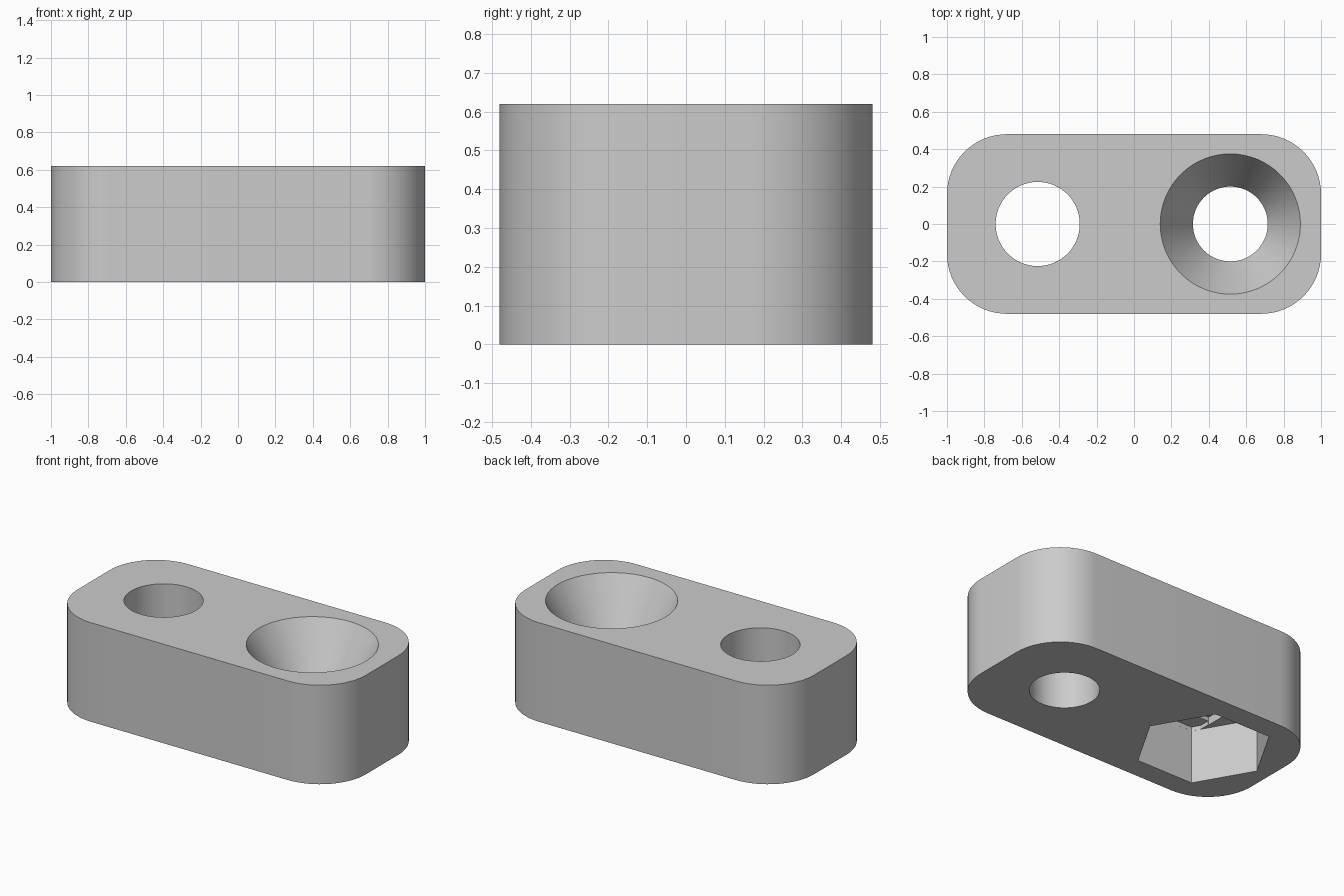
import bpy, bmesh
from math import radians, sin, cos, pi, sqrt

old = bpy.data.objects.get("Cube")
if old:
    bpy.data.objects.remove(old, do_unlink=True)

HEIGHT, HALF_X, HALF_Y, CORNER = 0.62, 1.0, 0.48, 0.32
HOLE_X = 0.515
BOLT_R, SCREW_R, SINK_R = 0.225, 0.2, 0.375
NUT_R, NUT_Z, STEP = 0.395, 0.34, 0.025
SINK_Z = HEIGHT / 2


def ring(radius, sides):
    return [(radius * cos(2 * pi * i / sides), radius * sin(2 * pi * i / sides))
            for i in range(sides)]


def loft(name, layers, x=0.0):
    """Solid through a stack of (outline, z) layers with equal point counts."""
    bm = bmesh.new()
    rows = [[bm.verts.new((px + x, py, z)) for px, py in pts] for pts, z in layers]
    n = len(rows[0])
    for low, high in zip(rows, rows[1:]):
        for i in range(n):
            j = (i + 1) % n
            bm.faces.new((low[i], low[j], high[j], high[i]))
    bm.faces.new(rows[0][::-1])
    bm.faces.new(rows[-1])
    bmesh.ops.recalc_face_normals(bm, faces=bm.faces)
    mesh = bpy.data.meshes.new(name)
    bm.to_mesh(mesh)
    bm.free()
    obj = bpy.data.objects.new(name, mesh)
    bpy.context.collection.objects.link(obj)
    return obj


def prism(name, pts, z0, z1, x=0.0):
    return loft(name, [(pts, z0), (pts, z1)], x)


# Rounded block
outline = []
for k, (sx, sy) in enumerate([(1, 1), (-1, 1), (-1, -1), (1, -1)]):
    for i in range(17):
        a = (k + i / 16) * pi / 2
        outline.append((sx * (HALF_X - CORNER) + CORNER * cos(a),
                        sy * (HALF_Y - CORNER) + CORNER * sin(a)))
block = prism("spacer_block", outline, 0, HEIGHT)

# Slot outline: the hexagon trimmed to the bolt hole width
inner = NUT_R * 0.999
side_y = (inner - BOLT_R) * sqrt(3)
top_x, top_y = inner / 2, inner * sqrt(3) / 2
slot = [(BOLT_R, -side_y), (BOLT_R, side_y), (top_x, top_y), (-top_x, top_y),
        (-BOLT_R, side_y), (-BOLT_R, -side_y), (-top_x, -top_y), (top_x, -top_y)]
q = BOLT_R + 0.003
square = [(q, -q), (q, q), (-q, q), (-q, -q)]

# Countersunk screw hole, then bolt hole with stepped nut pocket
slope = (SINK_R - SCREW_R) / (HEIGHT - SINK_Z)
over = 0.1
cutters = [
    loft("screw_hole_cutter", [(ring(SCREW_R, 64), -over),
                               (ring(SCREW_R, 64), SINK_Z),
                               (ring(SINK_R + slope * over, 64), HEIGHT + over)], HOLE_X),
    prism("nut_pocket_cutter", ring(NUT_R, 6), -over, NUT_Z, -HOLE_X),
    prism("slot_cutter", slot, NUT_Z - over, NUT_Z + STEP, -HOLE_X),
    prism("square_cutter", square, NUT_Z, NUT_Z + 2 * STEP, -HOLE_X),
    prism("bolt_hole_cutter", ring(BOLT_R, 64), NUT_Z - over, HEIGHT + over, -HOLE_X),
]

bpy.ops.object.select_all(action='DESELECT')
bpy.context.view_layer.objects.active = block
block.select_set(True)
for cutter in cutters:
    cutter.hide_render = True
    mod = block.modifiers.new(cutter.name, 'BOOLEAN')
    mod.operation = 'DIFFERENCE'
    mod.solver = 'EXACT'
    mod.object = cutter
    bpy.ops.object.modifier_apply(modifier=mod.name)
for cutter in cutters:
    bpy.data.objects.remove(cutter, do_unlink=True)

# Plain grey finish
grey = bpy.data.materials.new("light_grey")
grey.use_nodes = True
color = (0.6, 0.6, 0.6, 1)
grey.diffuse_color = color
grey.node_tree.nodes["Principled BSDF"].inputs["Base Color"].default_value = color
block.data.materials.clear()
block.data.materials.append(grey)
bpy.ops.object.shade_smooth_by_angle(angle=radians(25))
